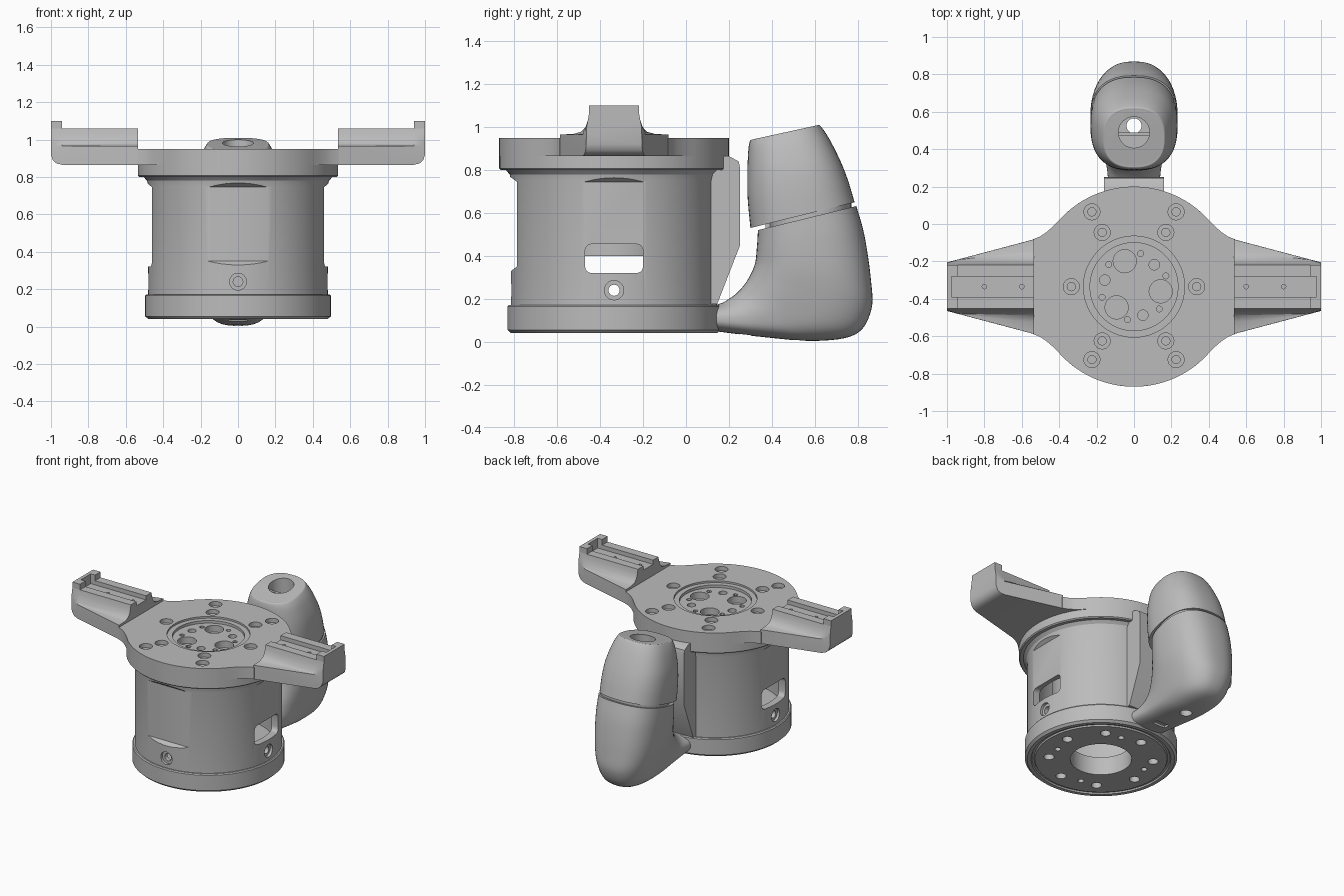
import bpy, bmesh
from math import sin, cos, pi, radians, copysign
from mathutils import Vector

if "Cube" in bpy.data.objects:
    bpy.data.objects.remove(bpy.data.objects["Cube"], do_unlink=True)

CY = -0.335  # axis of the drum

grey = bpy.data.materials.new("plain grey")
grey.use_nodes = True
grey.diffuse_color = (0.5, 0.5, 0.5, 1)
grey.node_tree.nodes["Principled BSDF"].inputs["Base Color"].default_value = (0.5, 0.5, 0.5, 1)


def finish(name, bm):
    bmesh.ops.remove_doubles(bm, verts=bm.verts, dist=1e-5)
    bmesh.ops.recalc_face_normals(bm, faces=bm.faces)
    me = bpy.data.meshes.new(name)
    bm.to_mesh(me)
    bm.free()
    me.materials.append(grey)
    ob = bpy.data.objects.new(name, me)
    bpy.context.scene.collection.objects.link(ob)
    return ob


def loft(name, rings, closed=False):
    """Skin a list of equal point rings; cap the ends or close the loop."""
    bm = bmesh.new()
    vs = [[bm.verts.new(p) for p in r] for r in rings]
    n = len(vs[0])
    pairs = list(zip(vs, vs[1:])) + ([(vs[-1], vs[0])] if closed else [])
    for a, b in pairs:
        for i in range(n):
            j = (i + 1) % n
            bm.faces.new((a[i], a[j], b[j], b[i]))
    if not closed:
        bm.faces.new(vs[0])
        bm.faces.new(vs[-1])
    return finish(name, bm)


def lathe(name, prof, x=0, y=CY, n=96, closed=False):
    rings = [[(x + r * cos(2 * pi * i / n), y + r * sin(2 * pi * i / n), z)
              for i in range(n)] for r, z in prof]
    return loft(name, rings, closed)


def box(name, lo, hi):
    return loft(name, [[(lo[0], lo[1], z), (hi[0], lo[1], z), (hi[0], hi[1], z), (lo[0], hi[1], z)]
                       for z in (lo[2], hi[2])])


def pin(x, y, r, z0, z1, n=24):
    return lathe("cutter", [(r, z0), (r, z1)], x, y, n)


def side_pin(d, r, z, depth):
    """Horizontal hole cutter entering the drum from direction d."""
    d = Vector(d)
    t = Vector((-d.y, d.x, 0))
    c = Vector((0, CY, z))
    return loft("cutter", [[c + d * k + t * r * cos(a * pi / 12) + Vector((0, 0, r * sin(a * pi / 12)))
                            for a in range(24)] for k in depth])


def cut(ob, cutters):
    for c in cutters:
        c.hide_render = True
        m = ob.modifiers.new("cut", "BOOLEAN")
        m.operation, m.solver, m.object = "DIFFERENCE", "EXACT", c
    dg = bpy.context.evaluated_depsgraph_get()
    me = bpy.data.meshes.new_from_object(ob.evaluated_get(dg))
    ob.modifiers.clear()
    ob.data = me
    for c in cutters:
        bpy.data.objects.remove(c, do_unlink=True)


# Base ring with bolt circle underneath
base = lathe("base_ring", [(0.2, 0.17), (0.2, 0.04), (0.43, 0.04), (0.435, 0.05), (0.45, 0.05), (0.455, 0.04),
                           (0.48, 0.04), (0.496, 0.055), (0.496, 0.165), (0.49, 0.172)], closed=True)
holes = []
for k in range(8):
    a = radians(45 * k + 10)
    holes.append(pin(0.34 * cos(a), CY + 0.34 * sin(a), 0.034, 0, 0.11))
    if k % 2:
        a += radians(20)
        holes.append(pin(0.31 * cos(a), CY + 0.31 * sin(a), 0.02, 0, 0.1))
cut(base, holes)

# Hollow drum with flats, side windows and screw holes
drum = lathe("drum", [(0.43, 0.17), (0.48, 0.17), (0.48, 0.75), (0.486, 0.78), (0.505, 0.80), (0.43, 0.80)], closed=True)
cuts = [box("cutter", (-0.6, CY - 0.135, 0.32), (0.6, CY + 0.135, 0.455))]
bm = bmesh.new()
bm.from_mesh(cuts[0].data)
bmesh.ops.bevel(bm, geom=[e for e in bm.edges if abs(e.verts[0].co.x - e.verts[1].co.x) > 1],
                offset=0.03, segments=4, affect="EDGES", profile=0.5)
bm.to_mesh(cuts[0].data)
bm.free()
for d, flat in (((0, -1, 0), 0.4525), ((1, 0, 0), 0.46), ((-1, 0, 0), 0.46)):
    d = Vector(d)
    t = Vector((-d.y, d.x, 0))
    prof = [(flat, 0.35), (0.52, 0.30), (0.52, 0.795), (flat, 0.745)]
    cuts.append(loft("cutter", [[Vector((0, CY, z)) + d * r + t * s for r, z in prof] for s in (-0.2, 0.2)]))
    cuts.append(side_pin(d, 0.045, 0.24, (0.46, 0.6)))
    cuts.append(side_pin(d, 0.026, 0.24, (0.3, 0.5)))
cut(drum, cuts)

lathe("inner_motor", [(0.32, 0.40), (0.32, 0.85)])
lathe("lower_flange", [(0.2, 0.80), (0.528, 0.80), (0.535, 0.807), (0.535, 0.866), (0.2, 0.866)])

# Top plate: round with shoulders running into the arms
quarter = [(0.535 * sin(radians(a)), 0.535 * cos(radians(a))) for a in range(0, 49, 3)]
quarter += [(0.435, 0.32), (0.47, 0.29), (0.503, 0.268), (0.54, 0.253)]
right = quarter + [(x, -y) for x, y in reversed(quarter)]
outline = right + [(-x, y) for x, y in reversed(right)][1:-1]
plate = loft("top_plate", [[(x, y + CY, z) for x, y in outline] for z in (0.865, 0.95)])
holes = [lathe("cutter", [(0.235, 0.918), (0.235, 0.937), (0.27, 0.937), (0.27, 1.0)])]
for x, y in ((0.225, 0.4), (0.17, 0.29), (0.335, 0), (0.17, -0.29), (0.225, -0.39)):
    for s in (-1, 1):
        holes.append(lathe("cutter", [(0.022, 0.885), (0.022, 0.92), (0.043, 0.92), (0.043, 1.0)], s * x, CY + y, 24))
for k in range(3):
    a = radians(110 + 120 * k)
    holes.append(pin(0.145 * cos(a), CY + 0.145 * sin(a), 0.062, 0.87, 1.0))
    holes.append(pin(0.16 * cos(a + 1.0), CY + 0.16 * sin(a + 1.0), 0.028, 0.88, 1.0))
    for da in (0.5, -0.55):
        holes.append(pin(0.18 * cos(a + da), CY + 0.18 * sin(a + da), 0.016, 0.89, 1.0, 12))
cut(plate, holes)


# Side arms: tapered wedge carrying a slotted rail and an end lip
def arm(side, s):
    rings = []
    for x, zb in ((0.535, 0.865), (0.94, 0.865), (0.97, 0.872), (0.99, 0.89), (1.0, 0.92)):
        w = 0.253 - (x - 0.535) * 0.265
        half = [(w, zb), (w, 0.965)]
        half += [(min(w, y), z) for y, z in ((0.19, 0.968), (0.155, 0.978), (0.135, 1.0), (0.125, 1.03), (0.12, 1.06))]
        # keep the points distinct where the taper meets the rail
        half = [(y - 0.0005 * i, z) for i, (y, z) in enumerate(half)]
        rings.append([(s * x, CY + y, z) for y, z in half + [(-y, z) for y, z in reversed(half)]])
    ob = loft(side + "_arm", rings)
    ends = sorted((s * 0.5, s * 0.975))
    cut(ob, [box("cutter", (ends[0], CY - 0.055, 1.03), (ends[1], CY + 0.055, 1.2))]
        + [pin(s * x, CY, 0.012, 0.98, 1.1, 12) for x in (0.6, 0.8)])
    x0, x1 = sorted((s * 0.94, s))
    lip = box(side + "_arm_lip", (x0, CY - 0.117, 1.055), (x1, CY + 0.117, 1.1))
    n0, n1 = sorted((s * 0.9, s * 0.975))
    cut(lip, [box("cutter", (n0, CY - 0.055, 1.0), (n1, CY + 0.055, 1.2))])


arm("left", 1)
arm("right", -1)

# Spine joining drum to rear housing
spine = [(0.1, 0.865), (0.2, 0.865), (0.245, 0.84), (0.252, 0.81), (0.252, 0.45), (0.145, 0.175), (0.1, 0.175)]
loft("rear_spine", [[(x, y, z) for y, z in spine] for x in (-0.16, 0.16)])


# Rear housing: oval sections (front y, z, back y, z, half width) swept smoothly
def housing(name, secs, power=2.5, steps=6, n=56):
    pts = [secs[0]] + secs + [secs[-1]]
    rows = []
    for a, b, c, d in zip(pts, pts[1:], pts[2:], pts[3:]):
        for k in range(steps):
            t = k / steps
            rows.append([0.5 * (2 * q + (r - p) * t + (2 * p - 5 * q + 4 * r - u) * t * t
                                + (3 * q - p - 3 * r + u) * t ** 3) for p, q, r, u in zip(a, b, c, d)])
    rows.append(secs[-1])
    rings = []
    for fy, fz, by, bz, w in rows:
        ring = []
        for i in range(n):
            c, s = cos(2 * pi * i / n), sin(2 * pi * i / n)
            c, s = (copysign(abs(v) ** (2 / power), v) for v in (c, s))
            ring.append((w * c, (fy + by) / 2 + s * (by - fy) / 2, (fz + bz) / 2 + s * (bz - fz) / 2))
        rings.append(ring)
    return loft(name, rings)


cap = housing("rear_housing_cap", [
    (0.30, 0.53, 0.785, 0.65, 0.232), (0.287, 0.67, 0.755, 0.75, 0.232), (0.286, 0.79, 0.72, 0.84, 0.222),
    (0.29, 0.89, 0.67, 0.94, 0.195), (0.298, 0.935, 0.628, 1.003, 0.168), (0.312, 0.942, 0.612, 1.008, 0.155)])
shell = housing("rear_housing_shell", [
    (0.335, 0.52, 0.793, 0.632, 0.232), (0.33, 0.44, 0.83, 0.50, 0.232), (0.32, 0.36, 0.86, 0.30, 0.222),
    (0.285, 0.285, 0.863, 0.15, 0.20), (0.24, 0.23, 0.79, 0.035, 0.175), (0.20, 0.20, 0.60, 0.004, 0.155),
    (0.165, 0.18, 0.36, 0.022, 0.14), (0.11, 0.165, 0.13, 0.05, 0.135)])
seam = housing("rear_housing_seam", [(0.39, 0.50, 0.77, 0.60, 0.222), (0.39, 0.57, 0.77, 0.67, 0.222)])
cut(cap, [pin(0, 0.49, 0.083, 0.85, 1.2, 40), pin(0, 0.525, 0.04, 0.3, 0.9)])
cut(shell, [pin(0, 0.525, 0.04, -0.2, 1.0), box("cutter", (-0.05, 0.25, -0.1), (0.05, 0.30, 0.05))])
cut(seam, [pin(0, 0.525, 0.04, 0.3, 1.0)])
box("cable_bar", (-0.083, 0.47, 0.88), (0.083, 0.49, 0.93))
box("latch", (-0.04, 0.37, 0.50), (0.04, 0.42, 0.56))

# Smooth shading with crisp edges
bpy.ops.object.select_all(action="DESELECT")
for ob in bpy.context.scene.objects:
    if ob.type == "MESH":
        ob.select_set(True)
        bpy.context.view_layer.objects.active = ob
bpy.ops.object.shade_smooth_by_angle(angle=radians(30))
